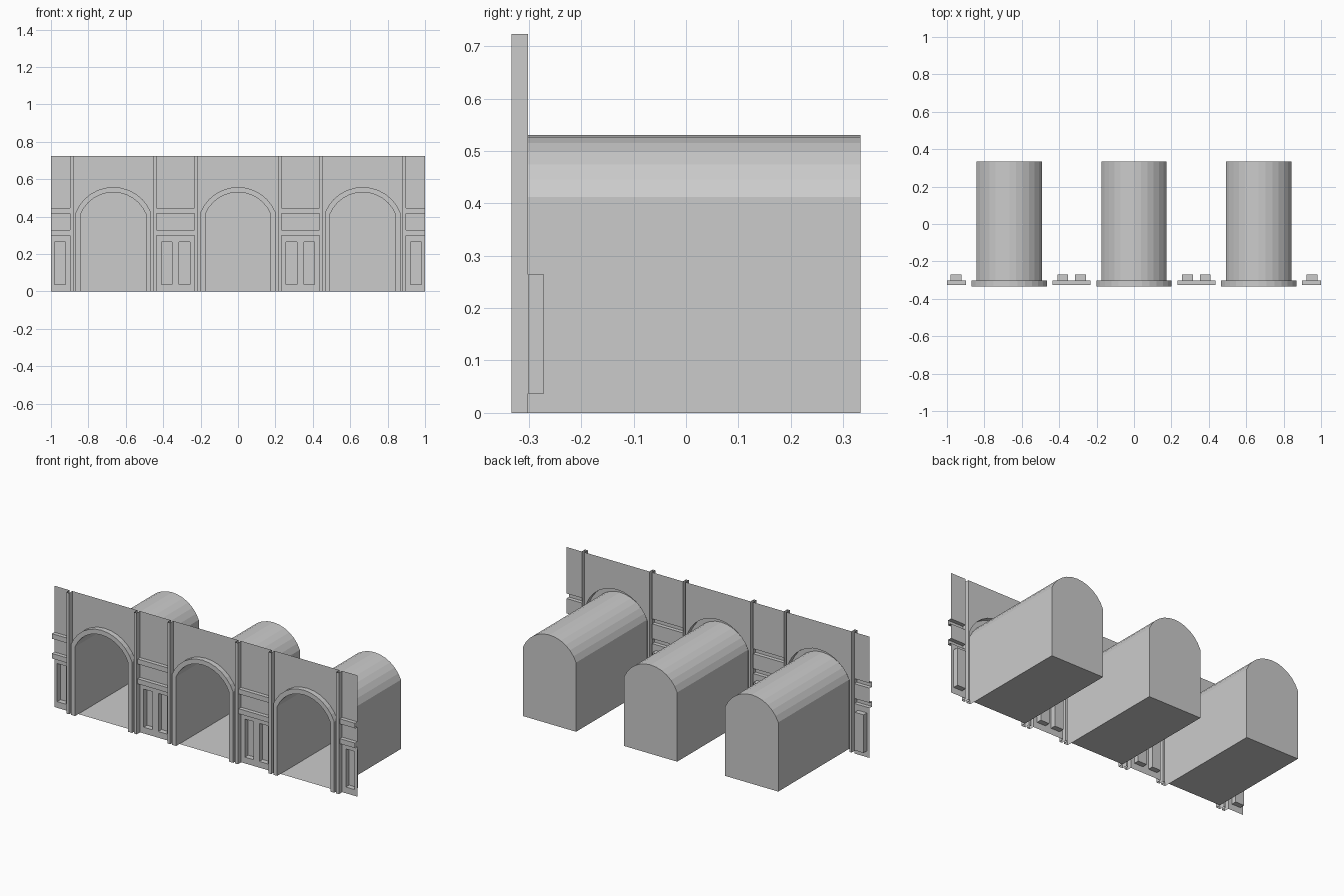
import bpy, math

cube = bpy.data.objects.get("Cube")
if cube:
    bpy.data.objects.remove(cube, do_unlink=True)

# Depths of the sheet wall, its projections, recesses and the vault ends
WALL, FRONT, LEDGE, RECESS, BACK = -0.302, -0.333, -0.325, -0.271, 0.333
TOP = 0.723
BAY = 2 / 3
EDGE = BAY / 2
PIL_IN, PIL_OUT = 0.214, 0.232
ARC_Z = 0.341

stone = bpy.data.materials.new("grey stone")
stone.use_nodes = True
colour = (0.6, 0.6, 0.6, 1)
stone.diffuse_color = colour
stone.node_tree.nodes["Principled BSDF"].inputs["Base Color"].default_value = colour


def sheet(rows, cap=None):
    """Skin consecutive rows of points with quads, plus an optional end face."""
    n = len(rows[0])
    verts = [p for row in rows for p in row]
    faces = [(i * n + j, i * n + j + 1, (i + 1) * n + j + 1, (i + 1) * n + j)
             for i in range(len(rows) - 1) for j in range(n - 1)]
    if cap:
        faces.append([len(verts) + k for k in range(len(cap))])
        verts = verts + cap
    return verts, faces


def add_part(name, verts, faces):
    """Place one half-bay part in all three bays, mirrored about each bay centre."""
    mesh = bpy.data.meshes.new(name)
    mesh.from_pydata(verts, [], faces)
    mesh.materials.append(stone)
    for side, x in (("right", -BAY), ("middle", 0), ("left", BAY)):
        ob = bpy.data.objects.new(f"{side}_{name}", mesh)
        ob.location.x = x
        bpy.context.collection.objects.link(ob)
        mirror = ob.modifiers.new("Mirror", 'MIRROR')
        mirror.merge_threshold = 0.0005


def arch_path(half, radius, steps=6):
    """Half of a segmental arch, from the crown to the foot of the leg."""
    spread = math.asin(half / radius)
    pts = [(radius * math.sin(spread * i / steps),
            ARC_Z + radius * math.cos(spread * i / steps)) for i in range(steps + 1)]
    return pts + [(half, 0)]


def at(path, y):
    return [(x, y, z) for x, z in path]


def rect(x0, x1, z0, z1, y):
    return at([(x0, z0), (x1, z0), (x1, z1), (x0, z1), (x0, z0)], y)


inner = arch_path(0.175, 0.189)
outer = arch_path(0.201, 0.217)

# Wall above the arch and the narrow strip beside it
arc = outer[:-1]
add_part("spandrel_wall", *sheet([at(arc, WALL), at([(x, TOP) for x, z in arc], WALL)]))
add_part("jamb_wall", *sheet([at([(outer[-1][0], z), (PIL_IN, z)], WALL) for z in (0, TOP)]))

# Raised arch surround, hollow behind
add_part("arch_trim", *sheet([at(inner, WALL), at(inner, FRONT),
                              at(outer, FRONT), at(outer, WALL)]))

# Slim pilaster, open at the top and back
section = [(PIL_IN, WALL), (PIL_IN, FRONT), (PIL_OUT, FRONT), (PIL_OUT, WALL)]
add_part("pilaster", *sheet([[(x, y, z) for x, y in section] for z in (0, TOP)]))

# Upper pier with two horizontal ledges
profile = [(WALL, 0.298)]
for low, high in ((0.298, 0.328), (0.416, 0.446)):
    profile += [(WALL, low), (LEDGE, low), (LEDGE, high), (WALL, high)]
profile = profile[1:] + [(WALL, TOP)]
add_part("pier_ledges", *sheet([[(PIL_OUT, y, z), (EDGE, y, z)] for y, z in profile]))

# Lower pier with a recessed panel
panel = (EDGE - 0.077, EDGE - 0.019, 0.037, 0.264)
add_part("pier_panel", *sheet([rect(PIL_OUT, EDGE, 0, 0.298, WALL),
                               rect(*panel, WALL), rect(*panel, RECESS)],
                              cap=rect(*panel, RECESS)[:-1]))

# Vaulted chamber with floor and end wall
room = inner + [(0, 0)]
add_part("vault", *sheet([at(room, BACK), at(room, WALL)], cap=at(room, BACK)[::-1]))
